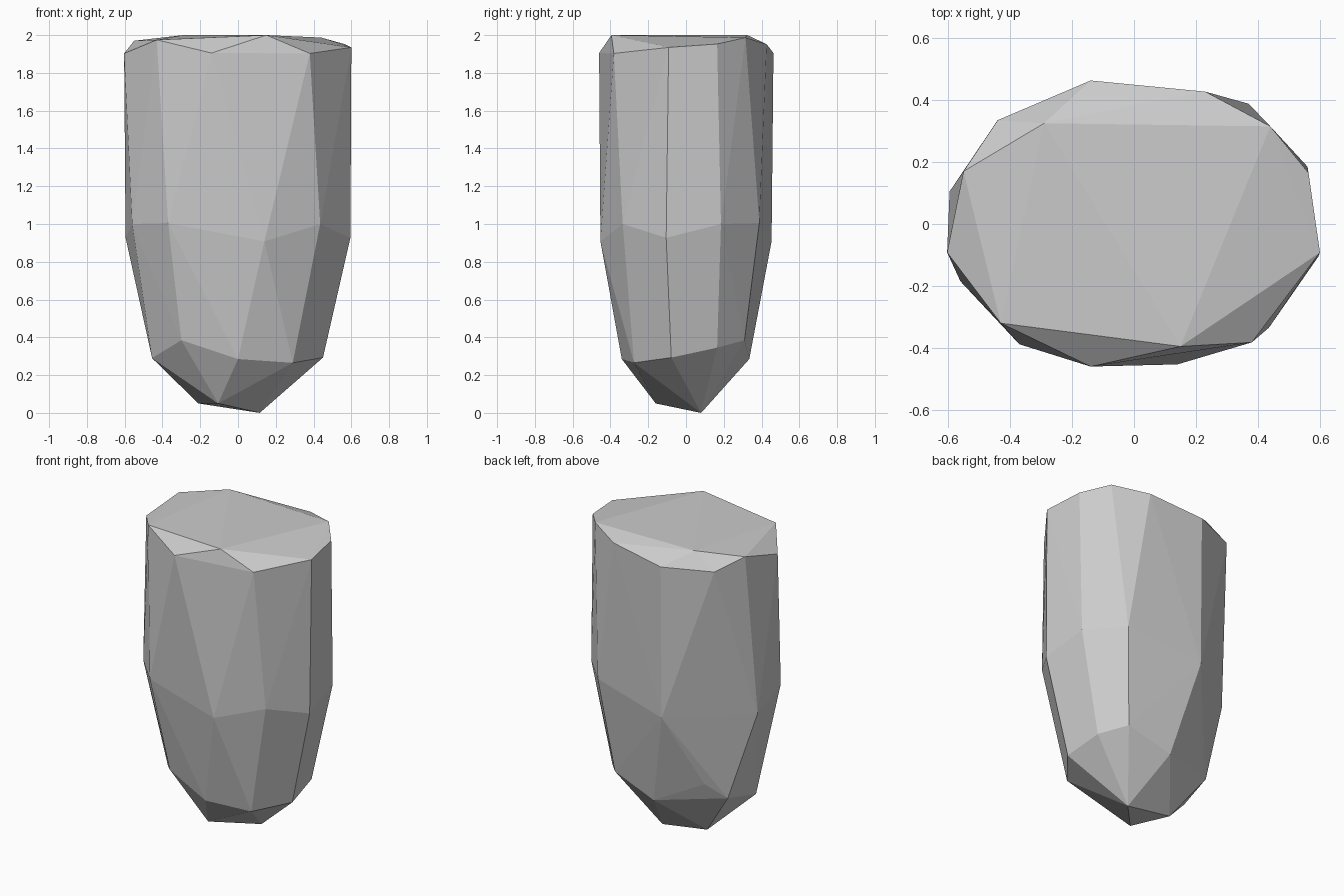
import bpy, bmesh

# Irregular faceted rock: convex hull of a few uneven ring outlines (x, y, z)
base = [(0.115, 0.08, 0.0), (-0.21, 0.08, 0.05), (-0.105, -0.16, 0.05)]
lower = [(0, -0.34, 0.285), (0.29, -0.275, 0.265), (0.45, -0.078, 0.293),
         (0.42, 0.165, 0.345), (0.30, 0.31, 0.385), (0, 0.335, 0.285),
         (-0.31, 0.25, 0.44), (-0.42, 0.165, 0.345), (-0.455, -0.078, 0.29),
         (-0.30, -0.28, 0.385)]
# half of the waist; the other half is its point reflection
waist_half = [(0.14, -0.453, 0.908), (0.595, -0.105, 0.927),
              (0.56, 0.185, 1.0), (0.37, 0.388, 1.005)]
waist = waist_half + [(-x, -y, z) for x, y, z in waist_half] + [(0.435, -0.335, 1.0)]
shoulder = [(-0.14, -0.46, 1.905), (0.38, -0.382, 1.903), (0.60, -0.092, 1.935),
            (0.563, 0.165, 1.953), (0.44, 0.315, 1.987), (0.23, 0.427, 1.952),
            (-0.14, 0.463, 1.905), (-0.44, 0.335, 1.903), (-0.55, 0.17, 1.97),
            (-0.603, -0.092, 1.903), (-0.43, -0.32, 1.975)]
crown = [(0.15, -0.395, 2.0), (-0.29, 0.325, 2.0)]

bm = bmesh.new()
for p in base + lower + waist + shoulder + crown:
    bm.verts.new(p)
hull = bmesh.ops.convex_hull(bm, input=bm.verts[:])
# drop any points swallowed by the hull
loose = [v for v in bm.verts if not v.link_faces]
bmesh.ops.delete(bm, geom=loose, context='VERTS')
bmesh.ops.recalc_face_normals(bm, faces=bm.faces[:])

mesh = bpy.data.meshes.new("rock")
bm.to_mesh(mesh)
bm.free()
rock = bpy.data.objects.new("rock", mesh)
bpy.context.collection.objects.link(rock)
